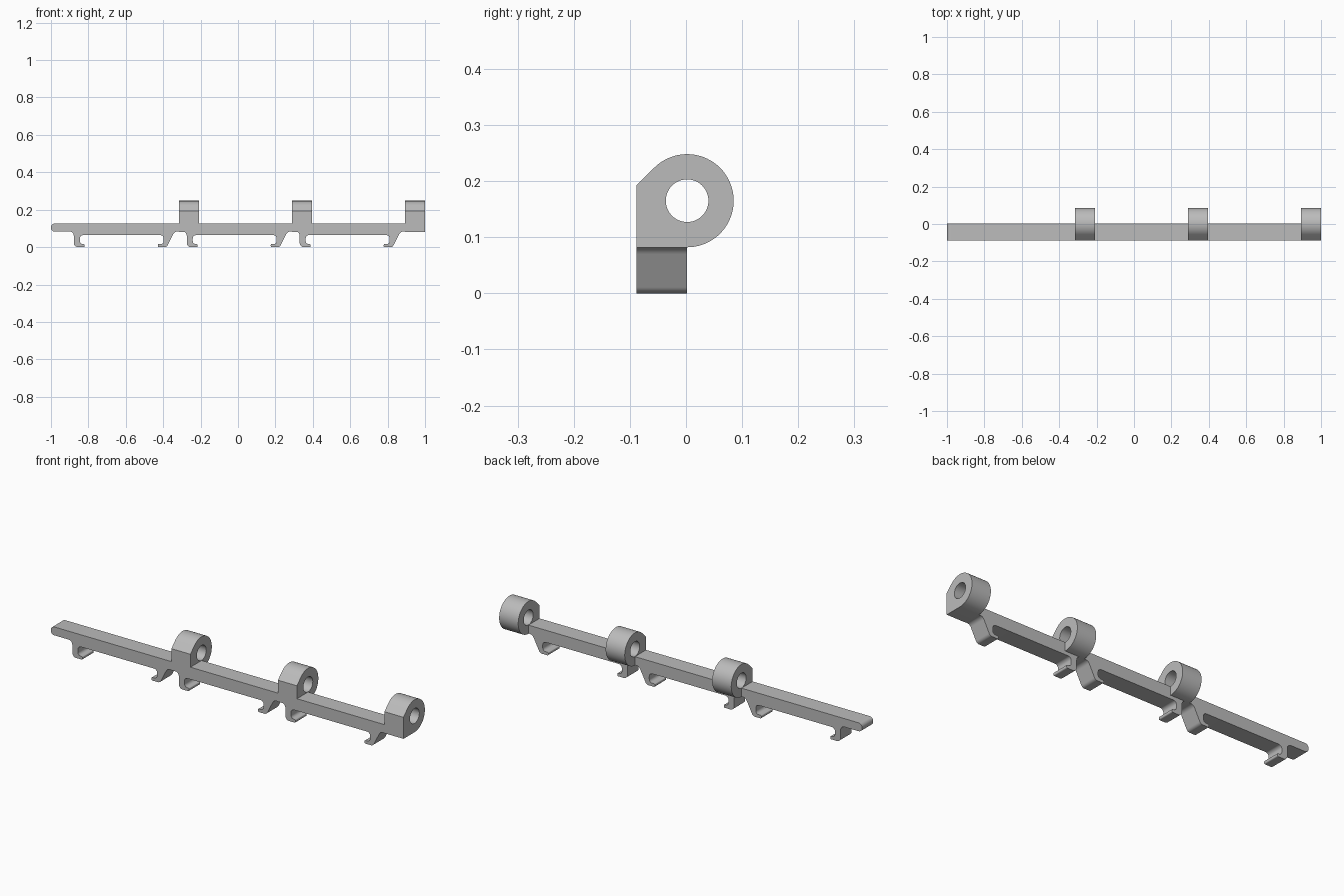
import bpy, bmesh
from math import radians, sin, cos, pi
from mathutils import Vector

cube = bpy.data.objects.get("Cube")
if cube:
    bpy.data.objects.remove(cube, do_unlink=True)

FRONT, BACK = -0.088, 0.002          # depth of the rail
TOP, BASE, THIN = 0.126, 0.083, 0.064  # rail top, underside, underside between clips
PITCH = 0.604                        # spacing of the repeated section
AXIS_Z, OUTER, HOLE = 0.165, 0.083, 0.038

grey = bpy.data.materials.new("plain_grey")
grey.use_nodes = True
colour = (0.5, 0.5, 0.5, 1)
grey.diffuse_color = colour
grey.node_tree.nodes["Principled BSDF"].inputs["Base Color"].default_value = colour


def rounded(corners, steps=8):
    """Turn (u, v, radius) corners into an outline with filleted corners."""
    outline = []
    for i, (u, v, r) in enumerate(corners):
        p = Vector((u, v))
        if r == 0:
            outline.append(p)
            continue
        a = (Vector(corners[i - 1][:2]) - p).normalized()
        b = (Vector(corners[(i + 1) % len(corners)][:2]) - p).normalized()
        half = a.angle(b) / 2
        reach = r / sin(half) * cos(half)
        centre = p + (a + b).normalized() * (r / sin(half))
        start, end = p + a * reach - centre, p + b * reach - centre
        sweep = start.angle(end)
        for k in range(steps + 1):
            t = k / steps
            arc = (start * sin((1 - t) * sweep) + end * sin(t * sweep)) / sin(sweep)
            outline.append(centre + arc)
    return outline


def prism(name, points, shift):
    """Extrude a closed loop of 3D points by the shift vector."""
    bm = bmesh.new()
    face = bm.faces.new([bm.verts.new(p) for p in points])
    side = bmesh.ops.extrude_face_region(bm, geom=[face])["geom"]
    bmesh.ops.translate(bm, vec=shift,
                        verts=[g for g in side if isinstance(g, bmesh.types.BMVert)])
    bmesh.ops.recalc_face_normals(bm, faces=bm.faces)
    mesh = bpy.data.meshes.new(name)
    bm.to_mesh(mesh)
    bm.free()
    mesh.materials.append(grey)
    obj = bpy.data.objects.new(name, mesh)
    bpy.context.collection.objects.link(obj)
    return obj


def combine(target, tool, operation):
    """Apply a boolean and discard the tool object."""
    mod = target.modifiers.new("combine", "BOOLEAN")
    mod.operation, mod.solver, mod.object = operation, "EXACT", tool
    bpy.context.view_layer.objects.active = target
    bpy.ops.object.modifier_apply(modifier=mod.name)
    bpy.data.objects.remove(tool, do_unlink=True)


# Rail with three pairs of hooked clips, drawn as one side profile
corners = [(-1, TOP, 0.02), (-1, BASE, 0.02)]
for i in range(3):
    s = -0.878 + i * PITCH   # outer wall of the straight clip
    t = -0.429 + i * PITCH   # toe of the slanted clip
    corners += [
        (s, BASE, 0.022), (s, 0, 0.022), (s + 0.058, 0, 0.006),
        (s + 0.058, 0.016, 0.005), (s + 0.032, 0.016, 0.016),
        (s + 0.032, THIN, 0.018),
        (t + 0.032, THIN, 0.018), (t + 0.032, 0.016, 0.016),
        (t, 0.016, 0.005), (t, 0, 0.006),
        (t + 0.048, 0, 0.02), (t + 0.09, BASE, 0.025),
    ]
corners += [(1, BASE, 0), (1, TOP, 0)]
rail = prism("hinge_rail", [(p.x, FRONT, p.y) for p in rounded(corners)],
             (0, BACK - FRONT, 0))

# Knuckles: round back, flat front, sloped shoulder tangent to the circle
arc = [(BACK + OUTER * cos(a), AXIS_Z + OUTER * sin(a))
       for a in (radians(-90 + 225 * k / 45) for k in range(46))]
shoulder = arc[-1][1] - (arc[-1][0] - FRONT)
knuckle_outline = arc + [(FRONT, shoulder), (FRONT, AXIS_Z - OUTER)]
for i in range(3):
    x = -0.316 + i * PITCH
    end = 1 if i == 2 else x + 0.108
    knuckle = prism("knuckle", [(x, y, z) for y, z in knuckle_outline],
                    (end - x, 0, 0))
    combine(rail, knuckle, "UNION")

# Pin hole through every knuckle
ring = [(-1.2, BACK + HOLE * cos(k * pi / 24), AXIS_Z + HOLE * sin(k * pi / 24))
        for k in range(48)]
combine(rail, prism("pin_hole", ring, (2.4, 0, 0)), "DIFFERENCE")

# Smooth the curved surfaces, keep the corners crisp
bpy.ops.object.select_all(action="DESELECT")
rail.select_set(True)
bpy.context.view_layer.objects.active = rail
bpy.ops.object.shade_smooth_by_angle(angle=radians(30))
